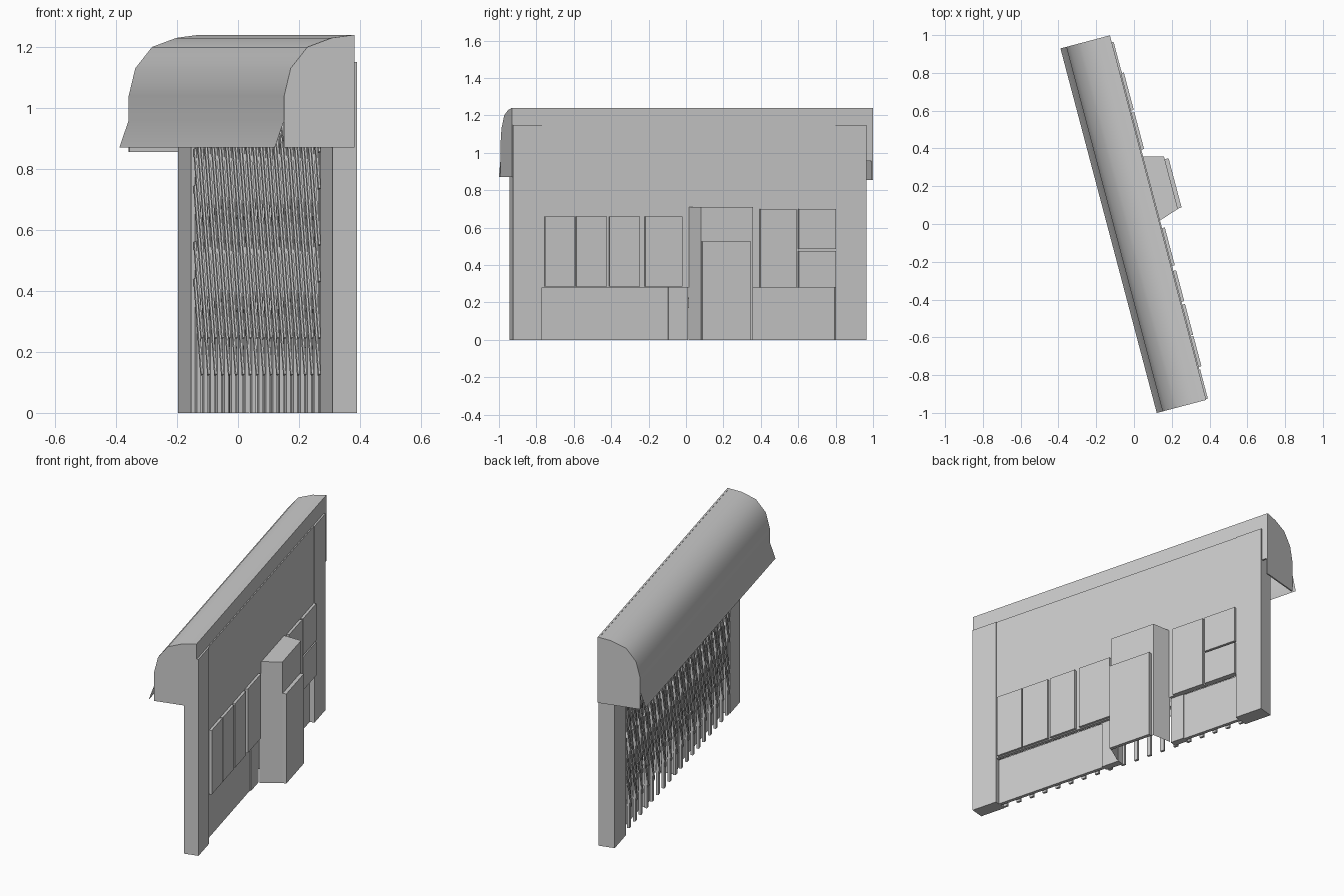
import bpy, bmesh, math
from mathutils import Matrix, Vector

if "Cube" in bpy.data.objects:
    bpy.data.objects.remove(bpy.data.objects["Cube"])

TURN = Matrix.Rotation(math.radians(14.8), 4, "Z")   # whole building stands askew

grey = bpy.data.materials.new("plain_grey")
grey.use_nodes = True
COLOUR = (0.6, 0.6, 0.6, 1)
grey.diffuse_color = COLOUR
grey.node_tree.nodes["Principled BSDF"].inputs["Base Color"].default_value = COLOUR


def finish(name, bm):
    bmesh.ops.recalc_face_normals(bm, faces=bm.faces)
    mesh = bpy.data.meshes.new(name)
    bm.to_mesh(mesh)
    bm.free()
    mesh.materials.append(grey)
    obj = bpy.data.objects.new(name, mesh)
    obj.matrix_world = TURN
    bpy.context.collection.objects.link(obj)
    return obj


def add_box(bm, x, y, z):
    """Box from (min, max) pairs: x is depth, y runs along the building."""
    size = [b - a for a, b in (x, y, z)]
    mid = [(a + b) / 2 for a, b in (x, y, z)]
    bmesh.ops.create_cube(bm, size=1, matrix=Matrix.Translation(mid) @ Matrix.Diagonal((*size, 1)))


def box(name, x, y, z):
    bm = bmesh.new()
    add_box(bm, x, y, z)
    return finish(name, bm)


def prism(name, outline, shift, capped=True):
    """Extrude an outline of 3D points along a vector."""
    bm = bmesh.new()
    verts = [bm.verts.new(p) for p in outline]
    if capped:
        geom = [bm.faces.new(verts)]
    else:
        geom = [bm.edges.new(pair) for pair in zip(verts, verts[1:])]
    out = bmesh.ops.extrude_face_region(bm, geom=geom) if capped else bmesh.ops.extrude_edge_only(bm, edges=geom)
    moved = [v for v in out["geom"] if isinstance(v, bmesh.types.BMVert)]
    bmesh.ops.translate(bm, verts=moved, vec=shift)
    return finish(name, bm)


# Curved canopy with a flared lip
curve = [(-0.107, 0.96), (-0.107, 1.04), (-0.085, 1.13), (-0.028, 1.2), (0.055, 1.23), (0.132, 1.24)]
canopy = prism("canopy", [(x, -0.998, z) for x, z in [(-0.139, 0.87)] + curve], (0, 1.996, 0), False)
for poly in canopy.data.polygons:
    poly.use_smooth = True
bpy.context.view_layer.objects.active = canopy
canopy.select_set(True)
bpy.ops.object.shade_smooth_by_angle(angle=math.radians(35))

# Canopy end caps and back panel
for name, y, low in (("right_cap", -0.998, 0.87), ("left_cap", 0.99, 0.855)):
    outline = [(-0.107, low)] + curve + [(0.132, low)]
    prism(name, [(x, y, z) for x, z in outline], (0, 0.008, 0))
box("canopy_back", (0.122, 0.132), (-0.998, 0.998), (0.955, 1.24))

# End columns
box("right_column", (0.059, 0.142), (-0.993, -0.835), (0, 1.15))
box("left_column", (0.05, 0.142), (0.79, 0.96), (0, 1.15))

# Shop wall: upper wall around the porch, recessed lower walls, posts
PORCH = (-0.02, 0.335)
WALL = (-0.848, 0.803)
box("upper_wall", (0.118, 0.138), WALL, (0.71, 1.15))
for side, y, post in (("right", (WALL[0], PORCH[0]), (-0.13, PORCH[0])),
                      ("left", (PORCH[1], WALL[1]), (PORCH[1], 0.42))):
    box(side + "_middle_wall", (0.118, 0.138), y, (0.28, 0.71))
    box(side + "_lower_wall", (0.095, 0.115), y, (0, 0.28))
    box(side + "_porch_post", (0.08, 0.122), post, (0, 0.28))

# Window panes
SPANS = [(-0.755, -0.595, 0.285, 0.66), (-0.588, -0.425, 0.285, 0.66), (-0.41, -0.247, 0.285, 0.66),
         (-0.22, -0.02, 0.285, 0.66), (0.395, 0.59, 0.28, 0.70),
         (0.602, 0.8, 0.28, 0.475), (0.602, 0.8, 0.485, 0.70)]
for i, (a, b, low, high) in enumerate(SPANS, 1):
    box(f"window_{i}", (0.136, 0.153), ((a - 0.037) / 0.967, (b - 0.037) / 0.967), (low, high))

# Hollow porch open at the floor, with its door
plan = [(0.13, PORCH[0]), (0.245, 0.018), (0.245, 0.305), (0.13, PORCH[1])]
prism("porch_walls", [(x, y, 0) for x, y in plan], (0, 0, 0.71), False)
prism("porch_roof", [(x, y, 0.705) for x, y in plan], (0, 0, 0.005))
box("door", (0.245, 0.266), (0.02, 0.29), (0, 0.525))

# Folding gate: upright bars with two rows of crossed braces
BARS = 19
START, END = -0.82, 0.775
step = (END - START) / (BARS - 1)
bars = bmesh.new()
braces = bmesh.new()


def add_brace(bm, a, b):
    a, b = Vector(a), Vector(b)
    turn = Matrix.Rotation(-math.atan2(b.y - a.y, b.z - a.z), 4, "X")
    scale = Matrix.Diagonal((0.006, 0.014, (b - a).length + 0.01, 1))
    bmesh.ops.create_cube(bm, size=1, matrix=Matrix.Translation((a + b) / 2) @ turn @ scale)


for i in range(BARS):
    y = START + i * step
    add_box(bars, (0.062, 0.076), (y - 0.012, y + 0.012), (0, 0.95))
    if i < BARS - 1:
        for low in (0.13, 0.25):
            for tier in range(3):
                z = low + 0.305 * tier
                top = min(z + 0.305, 1.1)
                add_brace(braces, (0.058, y, z), (0.058, y + step, top))
                add_brace(braces, (0.08, y + step, z), (0.08, y, top))
finish("gate_bars", bars)
finish("gate_braces", braces)
